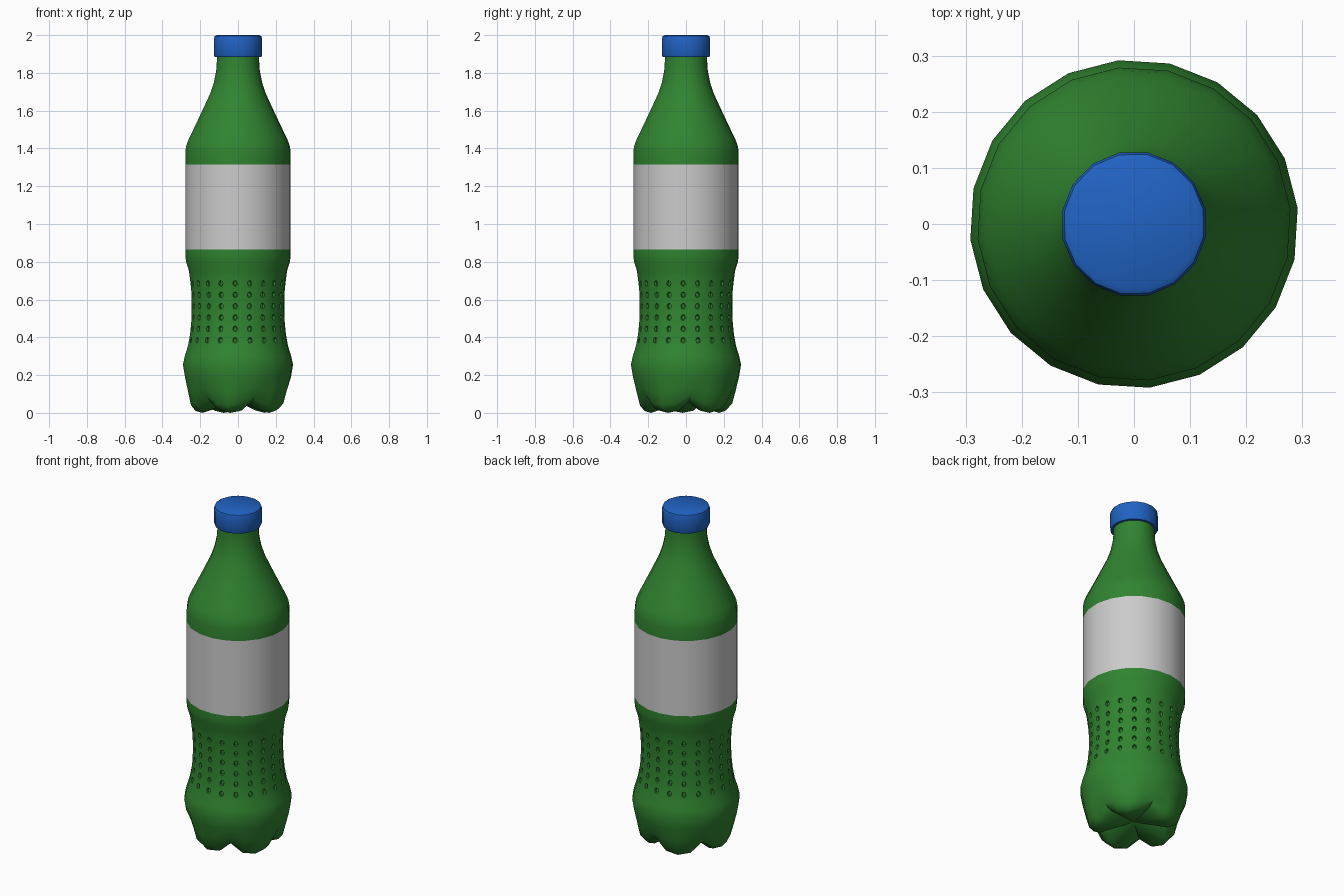
import bpy, bmesh
from math import sin, cos, pi, radians
from mathutils import Vector

cube = bpy.data.objects.get("Cube")
if cube:
    bpy.data.objects.remove(cube, do_unlink=True)


def make_material(name, color):
    m = bpy.data.materials.new(name)
    m.use_nodes = True
    m.diffuse_color = (*color, 1)
    m.node_tree.nodes["Principled BSDF"].inputs["Base Color"].default_value = (*color, 1)
    return m


green = make_material("green_plastic", (0.03, 0.23, 0.03))
white = make_material("white_label", (0.6, 0.6, 0.6))
blue = make_material("blue_cap", (0.015, 0.125, 0.55))


def ring(bm, r, z, sides, turn):
    return [bm.verts.new((r * cos(turn + 2 * pi * i / sides),
                          r * sin(turn + 2 * pi * i / sides), z)) for i in range(sides)]


def lathe(bm, profile, sides, turn):
    """Skin rings of (radius, height) into a tube and return the rings."""
    rings = [ring(bm, r, z, sides, turn) for r, z in profile]
    for a, b in zip(rings, rings[1:]):
        for i in range(sides):
            j = (i + 1) % sides
            bm.faces.new((a[i], a[j], b[j], b[i]))
    return rings


def finish(name, bm, mats, angle):
    bmesh.ops.recalc_face_normals(bm, faces=bm.faces)
    mesh = bpy.data.meshes.new(name)
    bm.to_mesh(mesh)
    bm.free()
    for m in mats:
        mesh.materials.append(m)
    obj = bpy.data.objects.new(name, mesh)
    bpy.context.collection.objects.link(obj)
    bpy.ops.object.select_all(action='DESELECT')
    obj.select_set(True)
    bpy.context.view_layer.objects.active = obj
    bpy.ops.object.shade_smooth_by_angle(angle=radians(angle))
    return obj


# Bottle body: foot, bulge, gripped waist, label wall, shoulder and neck
SIDES, TURN = 20, radians(5.5)
foot = [(0.19, 0.0), (0.225, 0.01), (0.25, 0.04), (0.265, 0.11)]
bulge = [(0.282, 0.19), (0.293, 0.255), (0.283, 0.30)]
waist_r = [0.266, 0.255, 0.249, 0.246, 0.246, 0.249, 0.256]
waist = [(r, 0.355 + 0.06 * i) for i, r in enumerate(waist_r)]
wall = [(0.262, 0.755), (0.276, 0.80), (0.28, 0.83), (0.28, 0.865), (0.28, 1.315),
        (0.28, 1.385), (0.275, 1.415), (0.262, 1.45)]
shoulder = [(0.235, 1.505), (0.19, 1.60), (0.148, 1.69), (0.128, 1.75),
            (0.116, 1.81), (0.112, 1.87), (0.112, 1.90)]
bm = bmesh.new()
rings = lathe(bm, foot + bulge + waist + wall + shoulder, SIDES, TURN)
bm.faces.new(rings[-1])

# Five-lobed foot: lift and pull in one column of every four
groove = [1.0, 0.2, 0.0, 0.2]
lift = [0.06, 0.06, 0.05, 0.02]
for row, amount in zip(rings, lift):
    for i, v in enumerate(row):
        g = groove[i % 4]
        v.co.z += amount * g
        v.co.xy *= 1 - 0.1 * g * amount / 0.06
centre = bm.verts.new((0, 0, 0.06))
for i in range(SIDES):
    bm.faces.new((centre, rings[0][(i + 1) % SIDES], rings[0][i]))

# Label band
for f in bm.faces:
    f.material_index = int(0.865 < f.calc_center_median().z < 1.315)

# Grip dimples: an oval pit in each waist panel
bmesh.ops.recalc_face_normals(bm, faces=bm.faces)
panels = [f for f in bm.faces if 0.36 < f.calc_center_median().z < 0.71]
bmesh.ops.inset_individual(bm, faces=panels, thickness=0.014)
rims = list({e for f in panels for e in f.edges})
bmesh.ops.subdivide_edges(bm, edges=rims, cuts=1)
pits = [f for f in bm.faces if len(f.verts) == 8 and 0.36 < f.calc_center_median().z < 0.71]
for f in pits:
    mid = f.calc_center_median()
    out = f.normal.copy()
    side = Vector((0, 0, 1)).cross(out).normalized()
    up = out.cross(side)
    for v in f.verts:
        d = v.co - mid
        p = Vector((d.dot(side) / 0.024, d.dot(up) / 0.016)).normalized()
        v.co = mid + side * p.x * 0.012 + up * p.y * 0.016
bmesh.ops.inset_individual(bm, faces=pits, thickness=0.004, depth=-0.012)
finish("bottle_body", bm, [green, white], 40)

# Screw cap with softened rims
bm = bmesh.new()
cap = lathe(bm, [(0.112, 1.885), (0.126, 1.885), (0.13, 1.893), (0.13, 1.982),
                 (0.126, 1.994), (0.115, 2.0)], 16, radians(12))
bm.faces.new(cap[0])
bm.faces.new(cap[-1])
finish("screw_cap", bm, [blue], 40)
